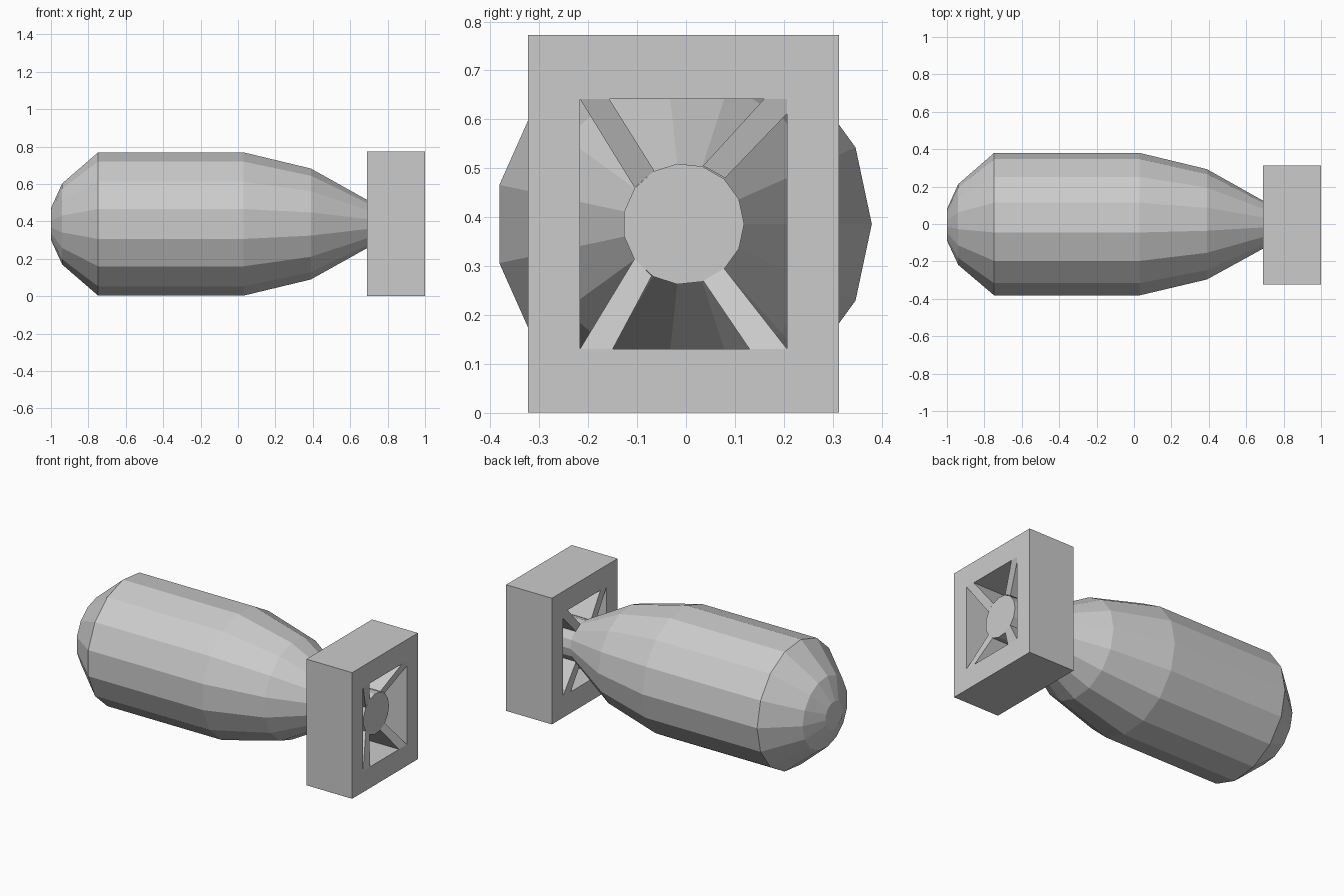
import bpy, bmesh
from math import cos, sin, tau

if "Cube" in bpy.data.objects:
    bpy.data.objects.remove(bpy.data.objects["Cube"])

CY, CZ = -0.005, 0.386   # long axis of the model
SIDES = 15


def loft(name, loops, cyclic=False):
    """Bridge successive point loops; cap the ends or join last to first."""
    bm = bmesh.new()
    rings = [[bm.verts.new(p) for p in loop] for loop in loops]
    pairs = list(zip(rings, rings[1:]))
    if cyclic:
        pairs.append((rings[-1], rings[0]))
    else:
        bm.faces.new(rings[0])
        bm.faces.new(rings[-1])
    for a, b in pairs:
        n = len(a)
        for i in range(n):
            j = (i + 1) % n
            bm.faces.new((a[i], a[j], b[j], b[i]))
    bmesh.ops.recalc_face_normals(bm, faces=bm.faces)
    mesh = bpy.data.meshes.new(name)
    bm.to_mesh(mesh)
    bm.free()
    obj = bpy.data.objects.new(name, mesh)
    bpy.context.collection.objects.link(obj)
    return obj


def ring(x, r):
    return [(x, CY + r * cos(tau * i / SIDES), CZ + r * sin(tau * i / SIDES))
            for i in range(SIDES)]


def rect(x, y0, y1, z0, z1):
    return [(x, y0, z0), (x, y1, z0), (x, y1, z1), (x, y0, z1)]


# Faceted body: blunt nose, straight middle, tapered tail stub
profile = [(-1.0, 0.085), (-0.94, 0.218), (-0.748, 0.385), (0.03, 0.385),
           (0.39, 0.298), (0.70, 0.124), (0.94, 0.124)]
loft("body", [ring(x, r) for x, r in profile])

# Square tail frame, open right through
X0, X1 = 0.69, 1.0
outer = (-0.323, 0.313, 0.0, 0.773)
inner = (-0.217, 0.207, 0.13, 0.642)
loft("tail_frame", [rect(X0, *outer), rect(X1, *outer),
                    rect(X1, *inner), rect(X0, *inner)], cyclic=True)

# Diagonal fins: two points on the stub, then the points at the frame corner
fins = {
    "fin_upper_left": [(-0.065, 0.495), (-0.105, 0.46),
                       (-0.217, 0.642), (-0.157, 0.642)],
    "fin_upper_right": [(0.08, 0.48), (0.035, 0.505), (0.16, 0.642),
                        (0.207, 0.642), (0.207, 0.612)],
    "fin_lower_left": [(-0.105, 0.315), (-0.07, 0.28),
                       (-0.15, 0.13), (-0.217, 0.13)],
    "fin_lower_right": [(0.035, 0.27), (0.078, 0.295),
                        (0.207, 0.13), (0.13, 0.13)],
}
for name, pts in fins.items():
    front = [(X0, y, z) for y, z in pts]
    rear = [(0.94 if i < 2 else X1, y, z) for i, (y, z) in enumerate(pts)]
    loft(name, [front, rear])
